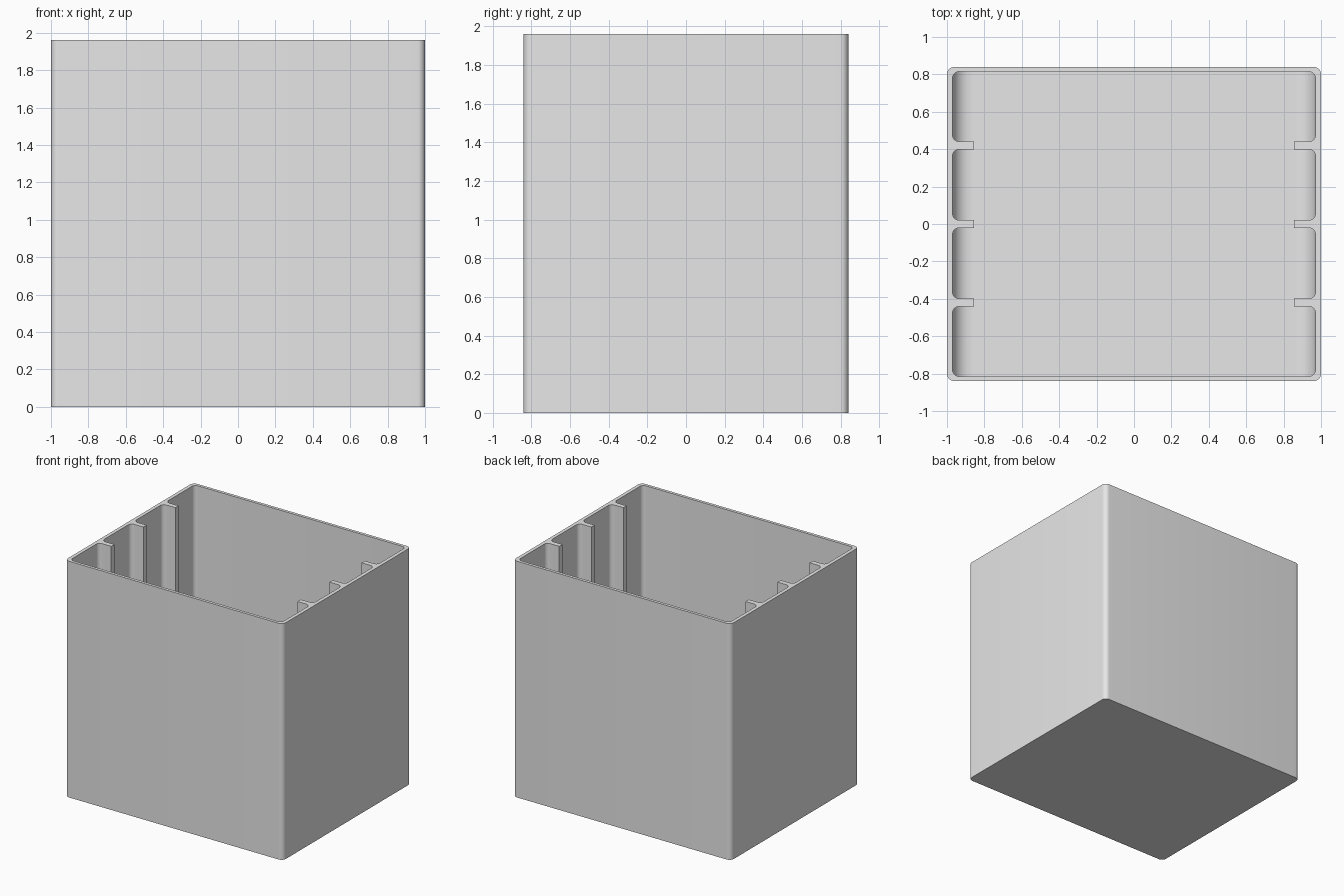
import bpy, bmesh, math
from mathutils import Vector

if "Cube" in bpy.data.objects:
    bpy.data.objects.remove(bpy.data.objects["Cube"], do_unlink=True)

WIDTH, DEPTH, HEIGHT = 1.0, 0.84, 1.96      # half width, half depth, full height
IN_X, IN_Y, FLOOR = 0.97, 0.815, 0.04       # inner wall faces and floor top
RIB_TIP, RIB_HALF = 0.855, 0.021
RIB_CENTRES = (-0.42, 0, 0.42)
COVE = 0.1                                  # radius between floor and side walls

grey = bpy.data.materials.new("plain grey")
grey.use_nodes = True
grey.diffuse_color = (0.8, 0.8, 0.8, 1)
grey.node_tree.nodes["Principled BSDF"].inputs["Base Color"].default_value = (0.8, 0.8, 0.8, 1)


def arc(corner, before, after, radius, steps=8):
    """Points that round one right-angled corner."""
    u, v = (before - corner).normalized(), (after - corner).normalized()
    centre = corner + radius * (u + v)
    angles = [math.pi / 2 * i / steps for i in range(steps + 1)]
    return [centre - radius * (v * math.cos(a) + u * math.sin(a)) for a in angles]


def rounded(points, radius, is_round=lambda p: True):
    points = [Vector(p) for p in points]
    result = []
    for i, p in enumerate(points):
        after = points[(i + 1) % len(points)]
        result += arc(p, points[i - 1], after, radius) if is_round(p) else [p]
    return result


def prism(name, points, offset):
    """Solid made by sweeping a flat outline along an offset."""
    bm = bmesh.new()
    face = bm.faces.new([bm.verts.new(p) for p in points])
    swept = bmesh.ops.extrude_face_region(bm, geom=[face])
    top = [g for g in swept["geom"] if isinstance(g, bmesh.types.BMVert)]
    bmesh.ops.translate(bm, verts=top, vec=offset)
    bmesh.ops.recalc_face_normals(bm, faces=bm.faces)
    mesh = bpy.data.meshes.new(name)
    bm.to_mesh(mesh)
    bm.free()
    mesh.materials.append(grey)
    obj = bpy.data.objects.new(name, mesh)
    bpy.context.collection.objects.link(obj)
    return obj


def activate(obj):
    bpy.ops.object.select_all(action="DESELECT")
    obj.select_set(True)
    bpy.context.view_layer.objects.active = obj


# Outer block with rounded upright corners
outline = [(WIDTH, -DEPTH), (WIDTH, DEPTH), (-WIDTH, DEPTH), (-WIDTH, -DEPTH)]
box = prism("box", [(p.x, p.y, 0) for p in rounded(outline, 0.04)], (0, 0, HEIGHT))

# Cavity outline, leaving three guide ribs on each side wall
side = [(IN_X, -IN_Y)]
for c in RIB_CENTRES:
    low, high = c - RIB_HALF, c + RIB_HALF
    side += [(IN_X, low), (RIB_TIP, low), (RIB_TIP, high), (IN_X, high)]
side.append((IN_X, IN_Y))
cavity = rounded(side + [(-x, -y) for x, y in side], 0.035,
                 lambda p: abs(p.x) > RIB_TIP + 0.01)
cutter = prism("cavity_cutter", [(p.x, p.y, FLOOR) for p in cavity], (0, 0, HEIGHT))

# Hollow the block
activate(box)
cut = box.modifiers.new("hollow", "BOOLEAN")
cut.operation, cut.solver, cut.object = "DIFFERENCE", "EXACT", cutter
bpy.ops.object.modifier_apply(modifier=cut.name)
bpy.data.objects.remove(cutter, do_unlink=True)
parts = [box]

# Curved coves where the floor meets the side walls
for name, s in (("left_floor_cove", 1), ("right_floor_cove", -1)):
    curve = arc(Vector((IN_X, FLOOR)), Vector((0, FLOOR)), Vector((IN_X, HEIGHT)), COVE)
    back = IN_X + 0.01
    under = FLOOR - 0.01
    profile = [(p.x, p.y) for p in curve]
    profile += [(back, FLOOR + COVE), (back, under), (IN_X - COVE, under)]
    length = IN_Y + 0.01
    parts.append(prism(name, [(s * x, -length, z) for x, z in profile], (0, 2 * length, 0)))

# Smooth the rounded corners only
for obj in parts:
    activate(obj)
    bpy.ops.object.shade_smooth_by_angle(angle=math.radians(30))
